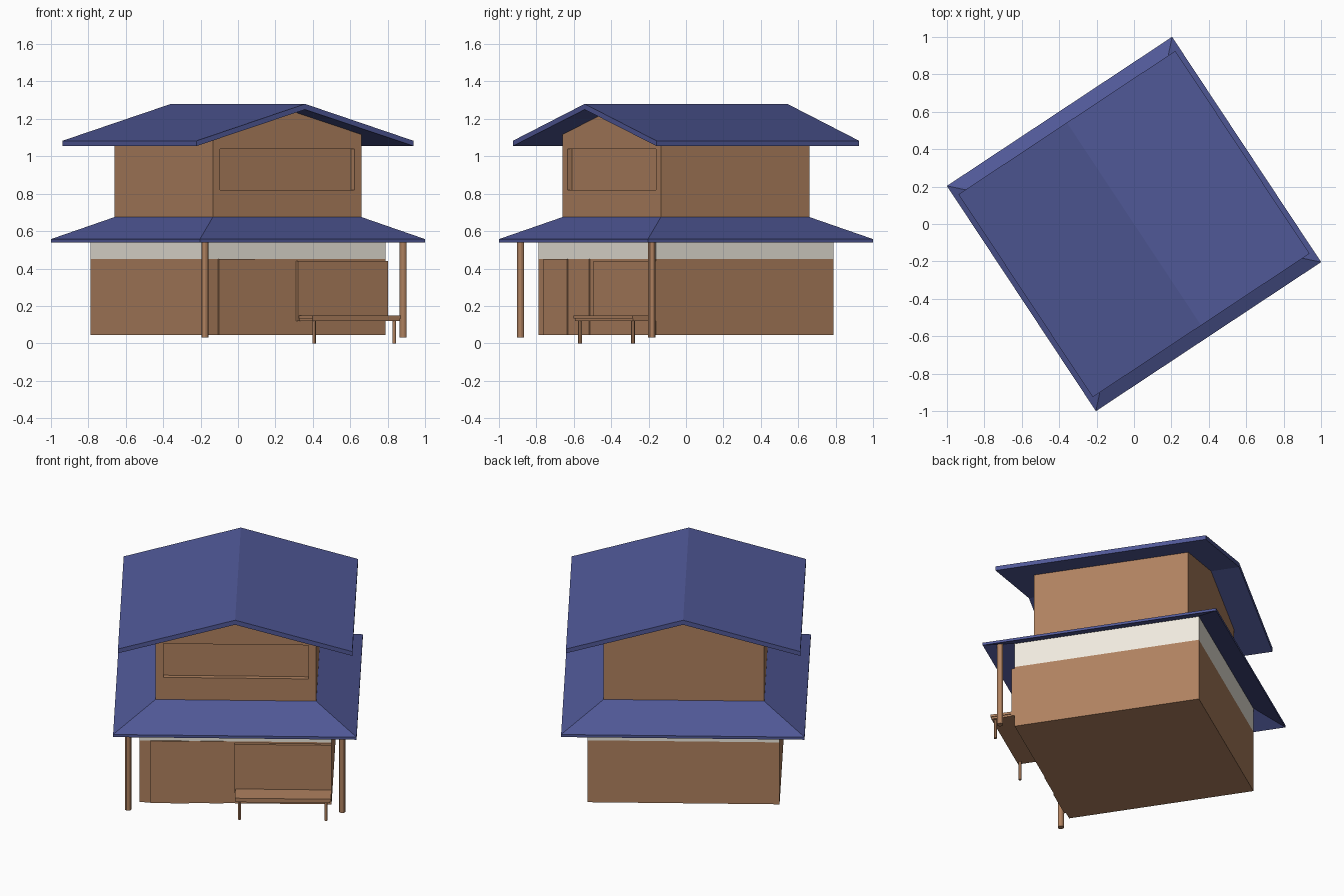
import bpy, bmesh, math
from mathutils import Matrix

if "Cube" in bpy.data.objects:
    bpy.data.objects.remove(bpy.data.objects["Cube"])

TURN = Matrix.Rotation(math.radians(33.5), 4, 'Z')  # the whole house is turned on its plot


def material(name, rgb):
    m = bpy.data.materials.new(name)
    m.diffuse_color = (*rgb, 1)
    m.use_nodes = True
    m.node_tree.nodes["Principled BSDF"].inputs["Base Color"].default_value = m.diffuse_color
    return m


WOOD = material("wood", (0.43, 0.22, 0.115))
BLUE = material("roof_blue", (0.08, 0.098, 0.31))
CREAM = material("cream_plaster", (0.86, 0.82, 0.73))


def finish(bm, name, mat):
    bmesh.ops.recalc_face_normals(bm, faces=bm.faces)
    bm.transform(TURN)
    me = bpy.data.meshes.new(name)
    bm.to_mesh(me)
    bm.free()
    me.materials.append(mat)
    ob = bpy.data.objects.new(name, me)
    bpy.context.collection.objects.link(ob)
    return ob


def box(name, lo, hi, mat):
    bm = bmesh.new()
    bmesh.ops.create_cube(bm, size=1)
    for v in bm.verts:
        v.co = [lo[i] if v.co[i] < 0 else hi[i] for i in range(3)]
    return finish(bm, name, mat)


def prism(name, profile, y0, y1, mat):
    """Extrude an x-z profile along y."""
    bm = bmesh.new()
    f = bm.faces.new([bm.verts.new((x, y0, z)) for x, z in profile])
    ext = bmesh.ops.extrude_face_region(bm, geom=[f])
    for v in ext['geom']:
        if isinstance(v, bmesh.types.BMVert):
            v.co.y = y1
    return finish(bm, name, mat)


def square_ring(name, profile, mat):
    """Sweep a closed (half width, z) profile around a square."""
    bm = bmesh.new()
    corners = [(1, 1), (-1, 1), (-1, -1), (1, -1)]
    rings = [[bm.verts.new((r * cx, r * cy, z)) for r, z in profile] for cx, cy in corners]
    n = len(profile)
    for i in range(4):
        a, b = rings[i], rings[(i + 1) % 4]
        for j in range(n):
            k = (j + 1) % n
            bm.faces.new((a[j], a[k], b[k], b[j]))
    return finish(bm, name, mat)


def pole(name, x, y, z0, z1, r, mat):
    bm = bmesh.new()
    bmesh.ops.create_cone(bm, cap_ends=True, segments=12, radius1=r, radius2=r, depth=z1 - z0,
                          matrix=Matrix.Translation((x, y, (z0 + z1) / 2)))
    ob = finish(bm, name, mat)
    bpy.context.view_layer.objects.active = ob
    ob.select_set(True)
    bpy.ops.object.shade_smooth_by_angle()
    ob.select_set(False)


# Ground floor: timber walls with a plaster band above
box("lower_walls", (-0.57, -0.57, 0.045), (0.57, 0.57, 0.45), WOOD)
box("plaster_band", (-0.57, -0.57, 0.45), (0.57, 0.57, 0.61), CREAM)

# Sliding doors and front window panel
box("left_door", (-0.505, -0.58, 0.045), (-0.275, -0.565, 0.45), WOOD)
box("right_door", (-0.275, -0.574, 0.045), (-0.07, -0.565, 0.45), WOOD)
box("lower_window", (-0.005, -0.59, 0.12), (0.57, -0.565, 0.44), WOOD)

# Skirt roof around the ground floor
square_ring("skirt_roof", [(0.722, 0.54), (0.722, 0.557), (0.47, 0.678), (0.47, 0.66)], BLUE)

# Upper floor with gables and a recessed window
w = 0.4765
upper = prism("upper_walls", [(-w, 0.62), (w, 0.62), (w, 1.12), (0, 1.255), (-w, 1.12)], -w, w, WOOD)
cutter = box("window_cutter", (-0.43, -0.6, 0.82), (0.43, -w + 0.03, 1.04), WOOD)
cutter.hide_render = True
cutter.hide_viewport = True
cut = upper.modifiers.new("window_recess", 'BOOLEAN')
cut.operation = 'DIFFERENCE'
cut.solver = 'EXACT'
cut.object = cutter

# Gable roof slab
prism("gable_roof", [(-0.695, 1.055), (0, 1.25), (0.695, 1.055),
                     (0.695, 1.083), (0, 1.28), (-0.695, 1.083)], -0.65, 0.65, BLUE)

# Porch posts
for side, x in (("left", -0.635), ("right", 0.635)):
    pole(side + "_porch_post", x, -0.64, 0.03, 0.585, 0.019, WOOD)

# Bench under the window
box("bench_seat", (0.0, -0.72, 0.133), (0.57, -0.57, 0.148), WOOD)
box("bench_frame", (0.005, -0.715, 0.12), (0.565, -0.57, 0.133), WOOD)
for side, x in (("left", 0.027), ("right", 0.54)):
    pole(side + "_bench_leg", x, -0.697, 0.0, 0.125, 0.01, WOOD)
